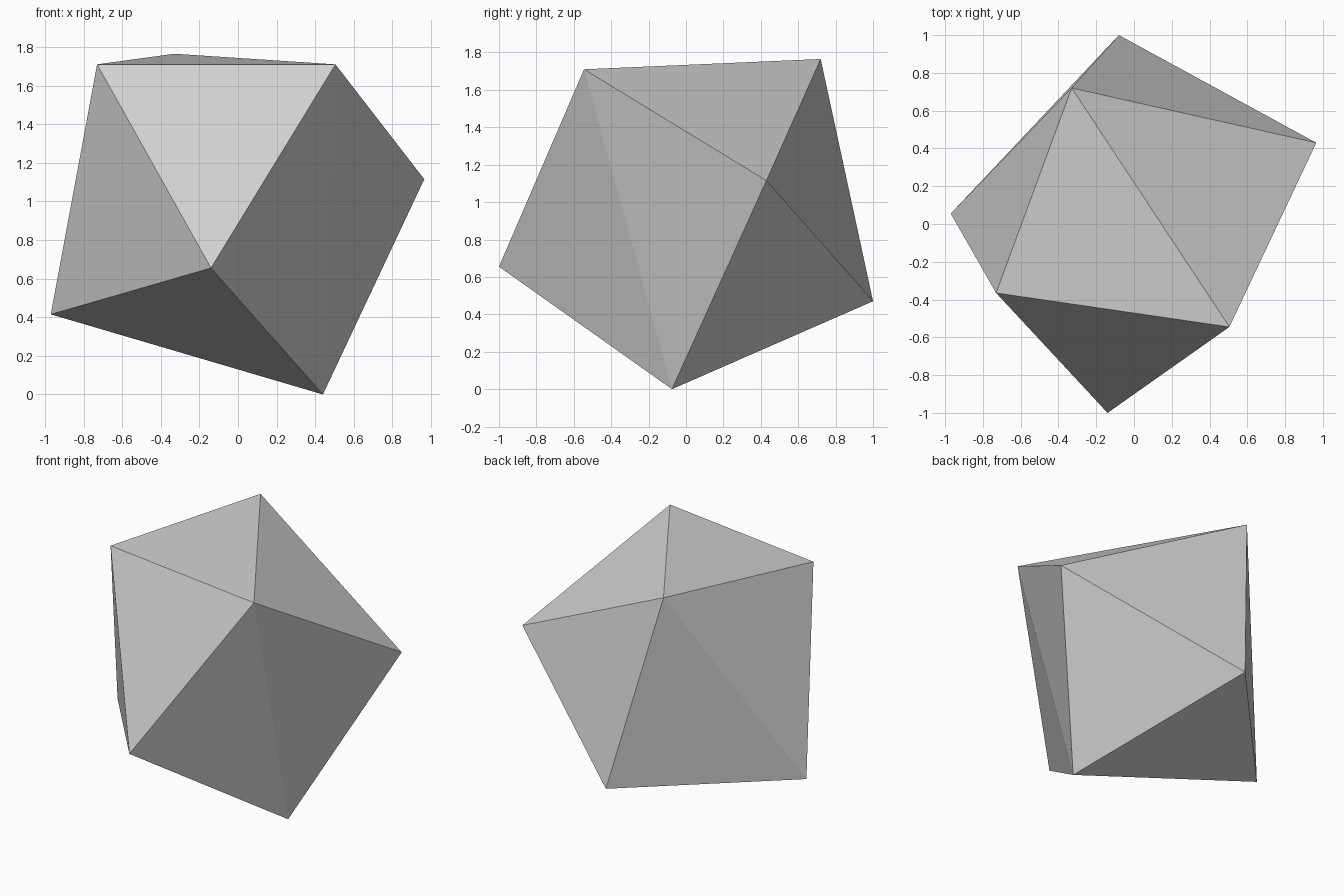
import bpy
import bmesh

# Remove the default cube
cube = bpy.data.objects.get("Cube")
if cube:
    bpy.data.objects.remove(cube, do_unlink=True)

# Single plain grey stone colour
grey = (0.62, 0.62, 0.62, 1.0)
stone = bpy.data.materials.new("stone_grey")
stone.use_nodes = True
stone.diffuse_color = grey
shader = next(n for n in stone.node_tree.nodes if n.type == "BSDF_PRINCIPLED")
shader.inputs["Base Color"].default_value = grey

# Corner points of the faceted rock
upper_corners = [(-0.73, -0.365, 1.71), (0.505, -0.545, 1.71), (-0.33, 0.72, 1.765)]
side_corners = [(0.965, 0.43, 1.115), (-0.14, -1.0, 0.655)]
lower_corners = [(-0.97, 0.055, 0.415), (-0.08, 1.0, 0.47), (0.44, -0.075, 0.0)]

# Wrap the corners in a convex shell of flat triangles
bm = bmesh.new()
for corner in upper_corners + side_corners + lower_corners:
    bm.verts.new(corner)
bmesh.ops.convex_hull(bm, input=bm.verts[:])
bmesh.ops.recalc_face_normals(bm, faces=bm.faces[:])
for face in bm.faces:
    face.smooth = False

mesh = bpy.data.meshes.new("rock")
bm.to_mesh(mesh)
bm.free()
mesh.materials.append(stone)

rock = bpy.data.objects.new("rock", mesh)
bpy.context.scene.collection.objects.link(rock)
